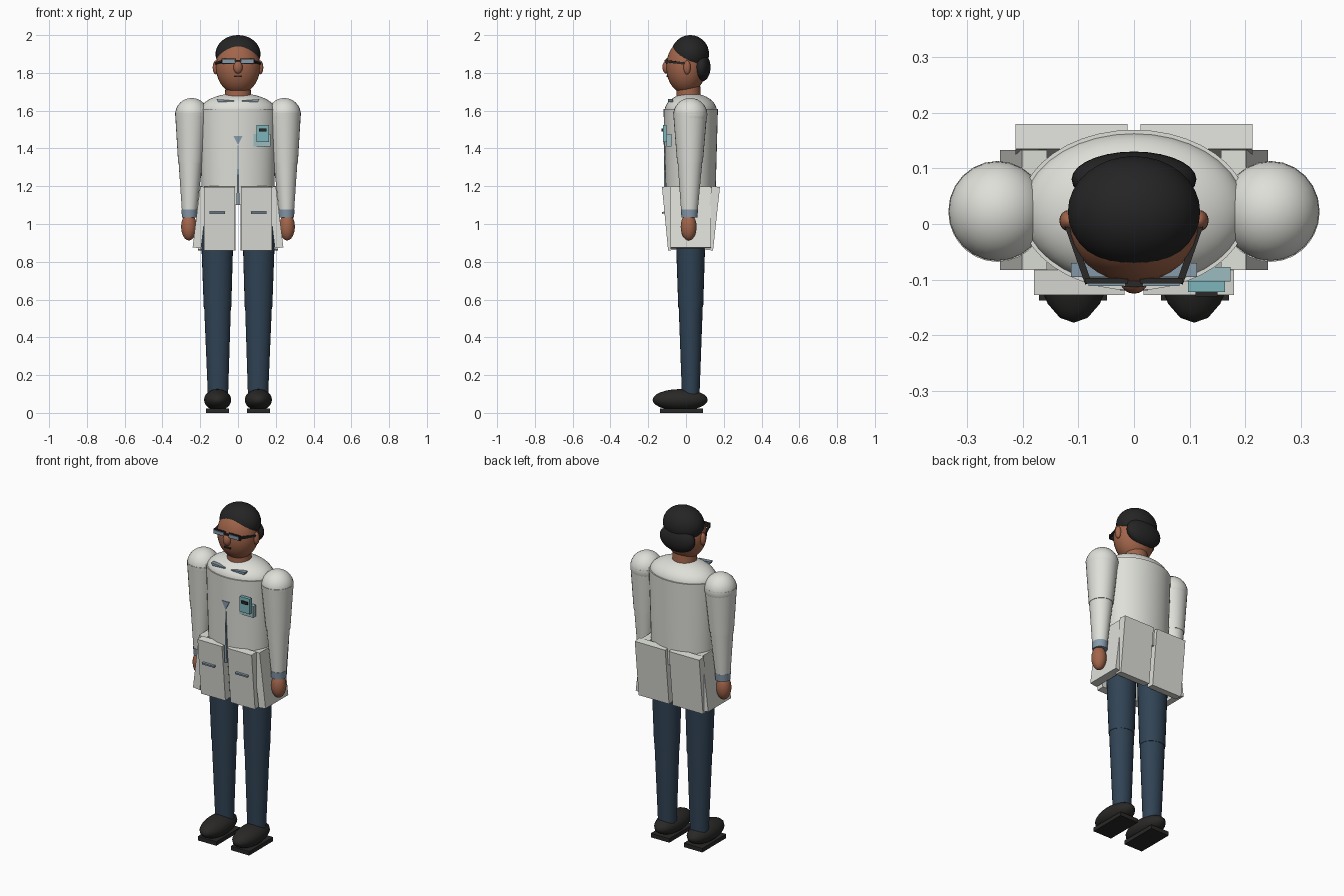
import bpy, bmesh, math
from mathutils import Vector

cube = bpy.data.objects.get("Cube")
if cube:
    bpy.data.objects.remove(cube, do_unlink=True)


def material(name, rgb):
    m = bpy.data.materials.new(name)
    m.use_nodes = True
    m.diffuse_color = (*rgb, 1)
    m.node_tree.nodes["Principled BSDF"].inputs["Base Color"].default_value = (*rgb, 1)
    return m


COAT = material("coat white", (0.73, 0.74, 0.69))
SKIN = material("warm brown skin", (0.36, 0.13, 0.07))
HAIR = material("hair black", (0.018, 0.018, 0.018))
DENIM = material("trouser navy", (0.03, 0.056, 0.09))
SHOE = material("shoe black", (0.022, 0.021, 0.02))
SHIRT = material("shirt blue grey", (0.24, 0.32, 0.4))
TEAL = material("badge teal", (0.2, 0.46, 0.5))
POCKET = material("pocket pale teal", (0.33, 0.5, 0.52))


def finish(o, name, mat, smooth=True):
    o.name = o.data.name = name
    o.data.materials.append(mat)
    if smooth:
        bpy.ops.object.select_all(action='DESELECT')
        o.select_set(True)
        bpy.context.view_layer.objects.active = o
        bpy.ops.object.shade_smooth_by_angle(angle=math.radians(40))
    return o


def from_bmesh(bm, name, mat, smooth=True):
    bmesh.ops.recalc_face_normals(bm, faces=bm.faces)
    me = bpy.data.meshes.new(name)
    bm.to_mesh(me)
    bm.free()
    o = bpy.data.objects.new(name, me)
    bpy.context.collection.objects.link(o)
    return finish(o, name, mat, smooth)


def ball(name, loc, radii, mat, seg=24):
    bpy.ops.mesh.primitive_uv_sphere_add(segments=seg, ring_count=seg * 2 // 3, location=loc)
    o = bpy.context.object
    o.scale = radii
    return finish(o, name, mat)


def box(name, loc, size, mat, rot=(0, 0, 0)):
    bpy.ops.mesh.primitive_cube_add(size=1, location=loc,
                                    rotation=[math.radians(a) for a in rot])
    o = bpy.context.object
    o.scale = size
    return finish(o, name, mat, False)


def bar(name, a, b, w, h, mat):
    a, b = Vector(a), Vector(b)
    o = box(name, (a + b) / 2, (w, (b - a).length, h), mat)
    o.rotation_euler = (b - a).to_track_quat('Y', 'Z').to_euler()
    return o


def loft(name, rings, mat, seg=28):
    """Closed elliptical tube; each ring is x, y, z, rx, ry."""
    bm = bmesh.new()
    loops = []
    for x, y, z, rx, ry in rings:
        turns = [math.tau * i / seg for i in range(seg)]
        loops.append([bm.verts.new((x + rx * math.cos(t), y + ry * math.sin(t), z)) for t in turns])
    for lo, hi in zip(loops, loops[1:]):
        for i in range(seg):
            j = (i + 1) % seg
            bm.faces.new((lo[i], lo[j], hi[j], hi[i]))
    bm.faces.new(loops[0])
    bm.faces.new(loops[-1])
    return from_bmesh(bm, name, mat)


def plate(name, outline, y, depth, mat):
    """Flat plate facing the front, outline in x and z."""
    bm = bmesh.new()
    face = bm.faces.new([bm.verts.new((x, y, z)) for x, z in outline])
    out = bmesh.ops.extrude_face_region(bm, geom=[face])
    bmesh.ops.translate(bm, vec=(0, depth, 0),
                        verts=[v for v in out["geom"] if isinstance(v, bmesh.types.BMVert)])
    return from_bmesh(bm, name, mat, False)


# Torso and rounded shoulder yoke
MID = 0.025
loft("coat_torso", [(0, MID, 1.1, 0.19, 0.13), (0, MID, 1.61, 0.205, 0.144)], COAT, 40)
ball("coat_yoke", (0, MID, 1.6), (0.2, 0.138, 0.092), COAT, 36)

# Shirt opening and placket
plate("shirt_opening", [(-0.025, 1.467), (0.025, 1.467), (0, 1.42)], -0.119, 0.009, SHIRT)
plate("coat_placket", [(-0.008, 1.1), (0.008, 1.1), (0.001, 1.43), (-0.001, 1.43)],
      -0.117, 0.03, SHIRT)

# Breast pocket and badge
box("breast_pocket", (0.128, -0.09, 1.443), (0.09, 0.026, 0.068), POCKET)
box("badge", (0.13, -0.112, 1.48), (0.066, 0.02, 0.09), TEAL)
box("badge_chip", (0.13, -0.123, 1.497), (0.04, 0.014, 0.016), SHOE)

for side, s in (("left", 1), ("right", -1)):
    # Collar sliver
    plate(side + "_collar", [(s * 0.02, 1.649), (s * 0.105, 1.645), (s * 0.113, 1.661),
                             (s * 0.02, 1.653)], -0.095, 0.025, SHIRT)

    # Coat skirt panels, with a slot on each front one
    box(side + "_front_panel", (s * 0.098, -0.0885, 1.03), (0.162, 0.045, 0.338), COAT, (5.5, 0, 0))
    box(side + "_back_panel", (s * 0.1125, 0.139, 1.03), (0.201, 0.045, 0.338), COAT, (-6.2, 0, 0))
    box(side + "_side_panel", (s * 0.198, MID, 1.035), (0.045, 0.215, 0.325), COAT, (0, -7 * s, 0))
    box(side + "_pocket_slot", (s * 0.11, -0.118, 1.06), (0.08, 0.018, 0.01), SHIRT, (5.5, 0, 0))

    # Arm: shoulder, sleeve in two lengths, cuff and hand
    ball(side + "_shoulder", (s * 0.245, 0.023, 1.579), (0.088, 0.09, 0.088), COAT)
    loft(side + "_upper_sleeve", [(s * 0.251, 0.021, 1.325, 0.066, 0.068),
                                  (s * 0.245, 0.022, 1.59, 0.088, 0.09)], COAT)
    loft(side + "_lower_sleeve", [(s * 0.257, 0.018, 1.07, 0.04, 0.044),
                                  (s * 0.251, 0.021, 1.335, 0.064, 0.066)], COAT)
    loft(side + "_cuff", [(s * 0.257, 0.018, 1.035, 0.04, 0.042),
                          (s * 0.257, 0.018, 1.078, 0.042, 0.046)], SHIRT)
    ball(side + "_hand", (s * 0.26, 0.014, 0.985), (0.041, 0.042, 0.072), SKIN)

    # Leg, shoe and sole
    loft(side + "_thigh", [(s * 0.1085, 0.025, 0.56, 0.073, 0.066),
                           (s * 0.111, 0.024, 1.14, 0.092, 0.085)], DENIM)
    loft(side + "_shin", [(s * 0.106, 0.025, 0.08, 0.053, 0.046),
                          (s * 0.1085, 0.025, 0.57, 0.071, 0.064)], DENIM)
    ball(side + "_shoe", (s * 0.108, -0.031, 0.069), (0.073, 0.146, 0.057), SHOE, 18)
    box(side + "_sole", (s * 0.109, -0.024, 0.012), (0.122, 0.226, 0.024), SHOE)

    # Ear and glasses
    ball(side + "_ear", (s * 0.117, 0.006, 1.829), (0.017, 0.019, 0.037), SKIN, 16)
    box(side + "_lens", (s * 0.049, -0.105, 1.861), (0.066, 0.012, 0.018), SHIRT)
    box(side + "_lens_frame", (s * 0.049, -0.102, 1.861), (0.076, 0.01, 0.028), SHOE)
    bar(side + "_glasses_arm", (s * 0.082, -0.106, 1.862), (s * 0.121, 0.005, 1.848),
        0.012, 0.012, SHOE)

# Neck and head
loft("neck", [(0, 0.015, 1.64, 0.07, 0.066), (0, 0.012, 1.75, 0.066, 0.062)], SKIN)
ball("head", (0, 0, 1.832), (0.117, 0.105, 0.144), SKIN, 32)
ball("nose", (0, -0.104, 1.83), (0.024, 0.021, 0.034), SKIN, 16)
box("mouth", (0, -0.098, 1.782), (0.042, 0.012, 0.009), SHOE)
box("glasses_bridge", (0, -0.108, 1.864), (0.036, 0.01, 0.008), SHOE)

# Hair
ball("hair_cap", (0, 0.022, 1.9), (0.119, 0.1, 0.1), HAIR, 32)
ball("hair_back", (0, 0.08, 1.83), (0.112, 0.05, 0.077), HAIR, 28)
